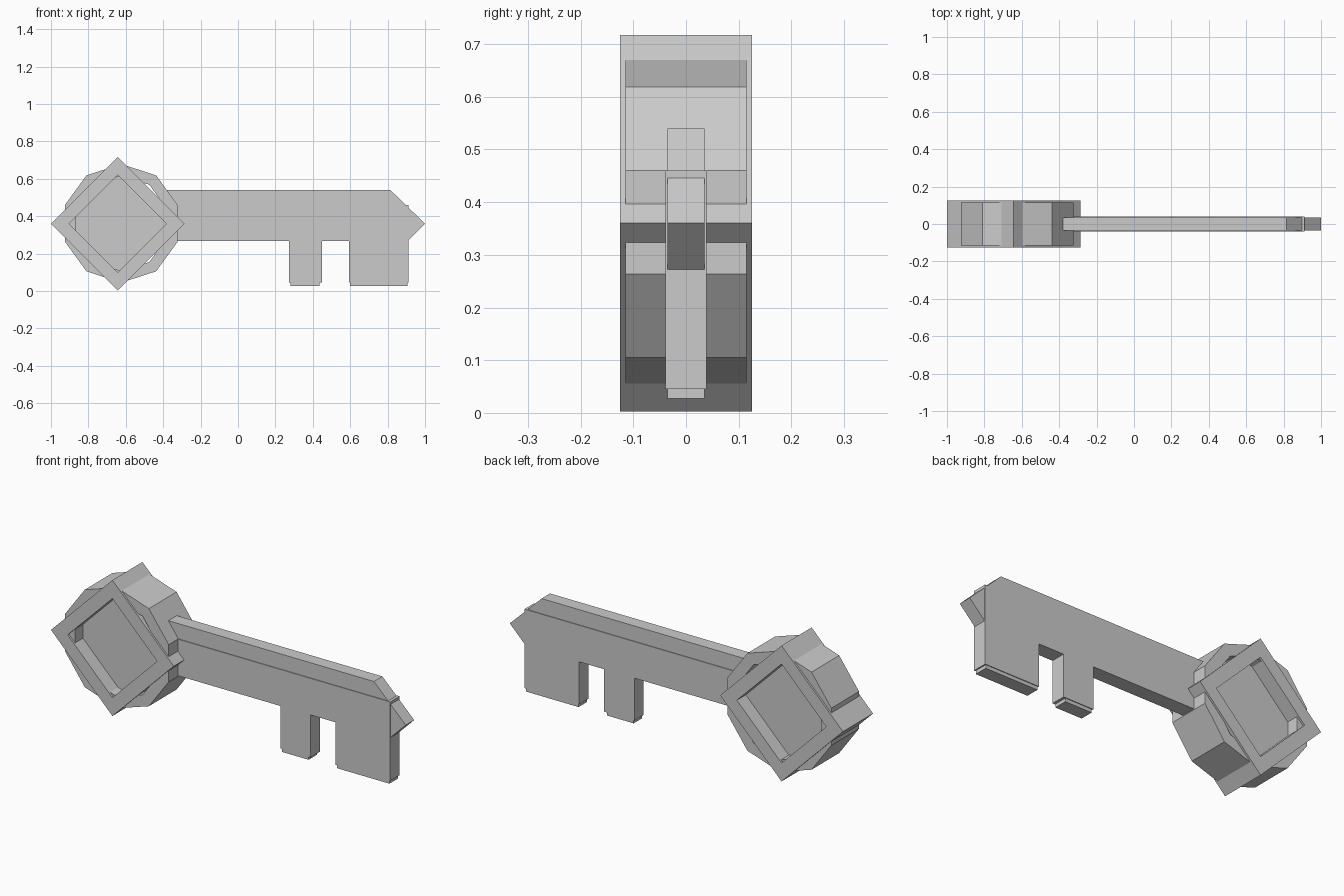
import bpy, bmesh, math

if "Cube" in bpy.data.objects:
    bpy.data.objects.remove(bpy.data.objects["Cube"])


def make(name, bm):
    bmesh.ops.recalc_face_normals(bm, faces=bm.faces)
    me = bpy.data.meshes.new(name)
    bm.to_mesh(me)
    bm.free()
    ob = bpy.data.objects.new(name, me)
    bpy.context.collection.objects.link(ob)
    return ob


def plate(name, outline, half):
    """Extrude an x/z outline symmetrically along y."""
    bm = bmesh.new()
    face = bm.faces.new([bm.verts.new((x, -half, z)) for x, z in outline])
    ext = bmesh.ops.extrude_face_region(bm, geom=[face], use_keep_orig=True)
    for v in ext["geom"]:
        if isinstance(v, bmesh.types.BMVert):
            v.co.y = half
    return make(name, bm)


def circle(cx, cz, r, n):
    return [(cx + r * math.cos(math.pi / 2 + math.tau * i / n),
             cz + r * math.sin(math.pi / 2 + math.tau * i / n)) for i in range(n)]


def ring(name, cx, cz, r_out, r_in, n, half):
    """Prism ring with a through hole along y."""
    bm = bmesh.new()
    loops = [[bm.verts.new((x, y, z)) for x, z in circle(cx, cz, r, n)]
             for r, y in ((r_out, -half), (r_out, half), (r_in, half), (r_in, -half))]
    for k in range(4):
        a, b = loops[k], loops[(k + 1) % 4]
        for i in range(n):
            j = (i + 1) % n
            bm.faces.new((a[i], a[j], b[j], b[i]))
    return make(name, bm)


# Bow: ten-sided ring, diamond frame and recessed panel
ring("bow_ring", -0.624, 0.362, 0.317, 0.255, 10, 0.115)
ring("diamond_frame", -0.643, 0.36, 0.357, 0.26, 4, 0.125)
plate("diamond_panel", circle(-0.643, 0.36, 0.265, 4), 0.05)

# Thin blade core with pointed tip and bits
plate("blade_core", [
    (-0.38, 0.54), (0.815, 0.54), (1.0, 0.36), (0.905, 0.265), (0.905, 0.027),
    (0.6, 0.027), (0.6, 0.275), (0.435, 0.275), (0.435, 0.027), (0.28, 0.027),
    (0.28, 0.275), (-0.38, 0.275)], 0.035)

# Slightly thicker lower blade with two bits
plate("blade_bits", [
    (-0.38, 0.46), (0.912, 0.46), (0.912, 0.045), (0.594, 0.045), (0.594, 0.268),
    (0.449, 0.268), (0.449, 0.045), (0.273, 0.045), (0.273, 0.268),
    (-0.38, 0.268)], 0.039)
